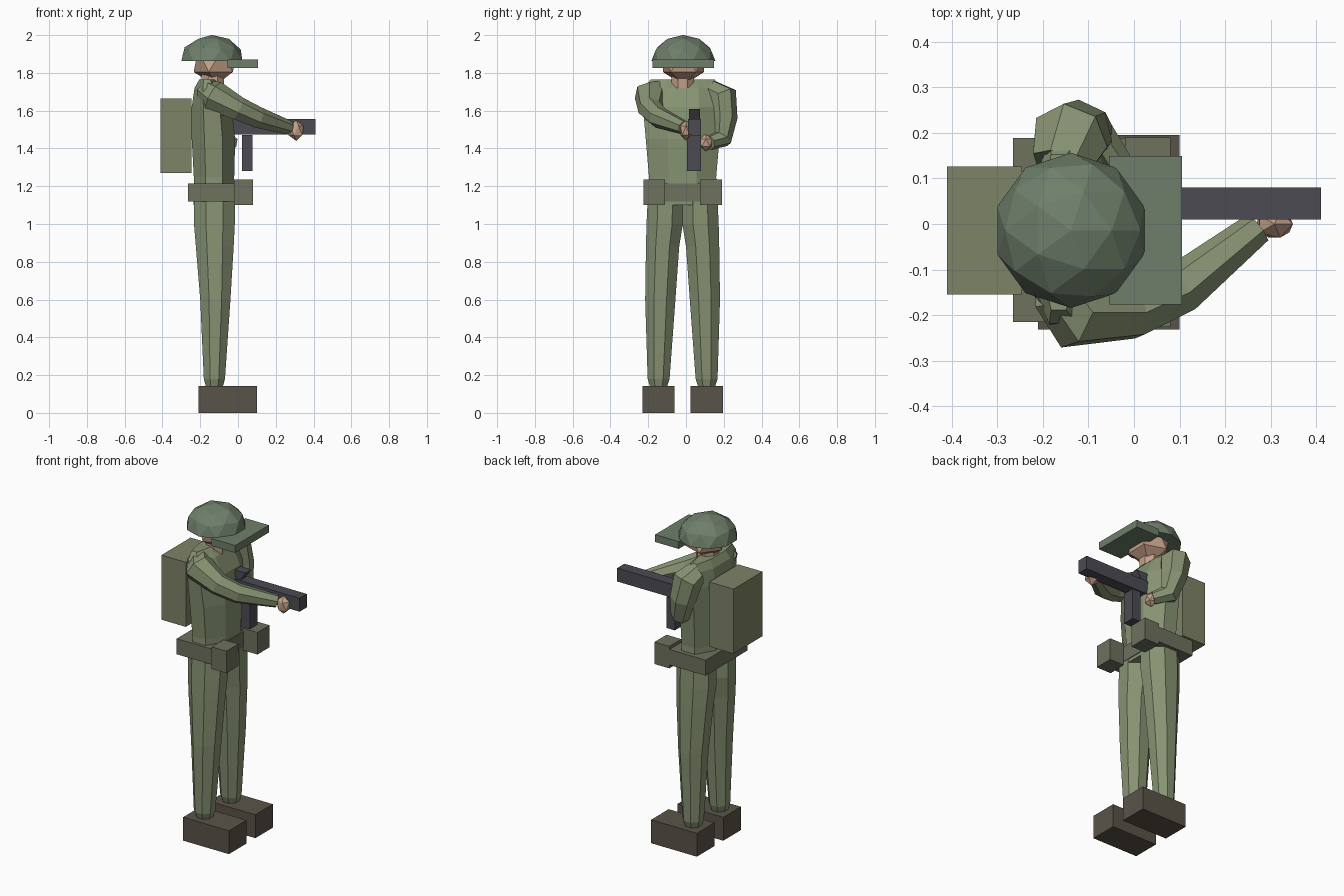
import bpy, bmesh, math
from mathutils import Vector

if "Cube" in bpy.data.objects:
    bpy.data.objects.remove(bpy.data.objects["Cube"])

MID = -0.018  # body's mid plane in y; figure faces +x


def mat(name, r, g, b):
    m = bpy.data.materials.new(name)
    m.diffuse_color = (*[(c / 255) ** 2.2 for c in (r, g, b)], 1)
    m.use_nodes = True
    m.node_tree.nodes["Principled BSDF"].inputs["Base Color"].default_value = m.diffuse_color
    return m


CLOTH = mat("cloth", 134, 146, 114)
HELMET = mat("helmet_green", 110, 126, 106)
CANVAS = mat("canvas", 125, 130, 102)
WEB = mat("webbing", 110, 112, 94)
LEATHER = mat("leather", 90, 84, 74)
STEEL = mat("steel", 78, 76, 84)
SKIN = mat("skin", 196, 160, 136)


def finish(name, bm, material):
    bmesh.ops.recalc_face_normals(bm, faces=bm.faces)
    me = bpy.data.meshes.new(name)
    bm.to_mesh(me)
    bm.free()
    me.materials.append(material)
    ob = bpy.data.objects.new(name, me)
    bpy.context.collection.objects.link(ob)
    return ob


def box(name, x, y, z, material):
    bm = bmesh.new()
    bmesh.ops.create_cube(bm, size=1)
    for v in bm.verts:
        v.co = [(r[0] + r[1]) / 2 + c * (r[1] - r[0]) for r, c in zip((x, y, z), v.co)]
    return finish(name, bm, material)


def skin_rings(name, rings, material):
    bm = bmesh.new()
    loops = [[bm.verts.new(p) for p in ring] for ring in rings]
    n = len(loops[0])
    for a, b in zip(loops, loops[1:]):
        for i in range(n):
            j = (i + 1) % n
            bm.faces.new((a[i], a[j], b[j], b[i]))
    bm.faces.new(loops[0])
    bm.faces.new(loops[-1])
    return finish(name, bm, material)


def ring(c, u, v, n=8):
    k = 1 / math.cos(math.pi / n)
    return [c + k * (u * math.cos(t) + v * math.sin(t))
            for t in ((i + 0.5) * math.tau / n for i in range(n))]


def column(name, sections, material):
    """Sections are (centre x, centre y, z, half x, half y)."""
    return skin_rings(name, [ring(Vector((x, y, z)), Vector((hx, 0, 0)), Vector((0, hy, 0)))
                             for x, y, z, hx, hy in sections], material)


def limb(name, path, material):
    """Tube along points of (x, y, z, radius)."""
    pts = [Vector(p[:3]) for p in path]
    rings, u = [], Vector((0.3, 1, 0.1))
    for i, p in enumerate(path):
        d = (pts[min(i + 1, len(pts) - 1)] - pts[max(i - 1, 0)]).normalized()
        u = (u - d * u.dot(d)).normalized()
        rings.append(ring(pts[i], u * p[3], d.cross(u) * p[3], 7))
    return skin_rings(name, rings, material)


def ball(name, c, r, scale, sub, material, cut=False):
    bm = bmesh.new()
    bmesh.ops.create_icosphere(bm, subdivisions=sub, radius=r)
    if cut:
        bmesh.ops.bisect_plane(bm, geom=bm.verts[:] + bm.edges[:] + bm.faces[:],
                               plane_co=(0, 0, 0), plane_no=(0, 0, -1), clear_outer=True)
        bmesh.ops.holes_fill(bm, edges=[e for e in bm.edges if e.is_boundary])
    for v in bm.verts:
        v.co = [c[i] + v.co[i] * scale[i] for i in range(3)]
    return finish(name, bm, material)


# Boots, legs and belt pouches, one per side
for side, s in (("right", -1), ("left", 1)):
    yb = MID + s * 0.128
    box(side + "_boot", (-0.21, 0.1), (yb - 0.085, yb + 0.085), (0, 0.143), LEATHER)
    column(side + "_leg", [
        (-0.125, MID + s * 0.127, 0.14, 0.045, 0.045),
        (-0.125, MID + s * 0.127, 0.18, 0.056, 0.058),
        (-0.12, MID + s * 0.118, 0.6, 0.08, 0.08),
        (-0.123, MID + s * 0.106, 0.88, 0.1, 0.088),
        (-0.125, MID + s * 0.095, 1.0, 0.108, 0.096),
        (-0.125, MID + s * 0.092, 1.15, 0.108, 0.092)], CLOTH)
    yp = MID + s * 0.15
    box(side + "_pouch", (-0.02, 0.08), (yp - 0.058, yp + 0.058), (1.1, 1.235), WEB)

# Torso and neck
column("torso", [
    (-0.127, MID, 1.1, 0.108, 0.182),
    (-0.127, MID, 1.25, 0.107, 0.178),
    (-0.13, MID, 1.45, 0.115, 0.195),
    (-0.14, MID, 1.62, 0.105, 0.21),
    (-0.155, MID, 1.72, 0.075, 0.2),
    (-0.165, MID, 1.765, 0.04, 0.17)], CLOTH)
column("neck", [(-0.135, MID, 1.72, 0.06, 0.06), (-0.13, MID, 1.83, 0.06, 0.06)], SKIN)

# Arms: right reaches to the muzzle, left bends to the grip
limb("right_arm", [(-0.165, -0.14, 1.7, 0.06), (-0.13, -0.19, 1.675, 0.078),
                   (0.0, -0.19, 1.61, 0.058), (0.1, -0.145, 1.565, 0.052),
                   (0.27, -0.01, 1.51, 0.034)], CLOTH)
limb("left_arm", [(-0.16, 0.13, 1.7, 0.06), (-0.142, 0.185, 1.675, 0.078),
                  (-0.12, 0.197, 1.56, 0.068), (-0.095, 0.185, 1.45, 0.052),
                  (-0.035, 0.125, 1.43, 0.034)], CLOTH)
ball("right_hand", (0.308, 0.0, 1.495), 0.05, (0.9, 0.7, 1.1), 1, SKIN)
ball("left_hand", (-0.035, 0.105, 1.43), 0.045, (0.8, 0.9, 1), 1, SKIN)

# Head and helmet
ball("head", (-0.12, -0.013, 1.862), 0.128, (1, 1, 1), 1, SKIN)
ball("helmet", (-0.138, -0.014, 1.863), 0.17, (1, 1, 0.81), 2, HELMET, cut=True)
box("helmet_brim", (-0.055, 0.105), (-0.177, 0.149), (1.825, 1.87), HELMET)

# Belt and backpack
box("belt", (-0.265, -0.015), (-0.215, 0.188), (1.12, 1.215), WEB)
box("backpack", (-0.41, -0.245), (-0.155, 0.126), (1.27, 1.665), CANVAS)

# Gun: barrel, magazine and wedge stock
box("gun_body", (-0.04, 0.41), (0.01, 0.08), (1.475, 1.557), STEEL)
box("gun_magazine", (0.02, 0.077), (0.005, 0.08), (1.28, 1.47), STEEL)
skin_rings("gun_stock", [[Vector((x, y, z)) for x, z in
                          ((-0.09, 1.61), (0.04, 1.61), (0.0, 1.55), (-0.06, 1.53))]
                         for y in (0.017, 0.073)], STEEL)
